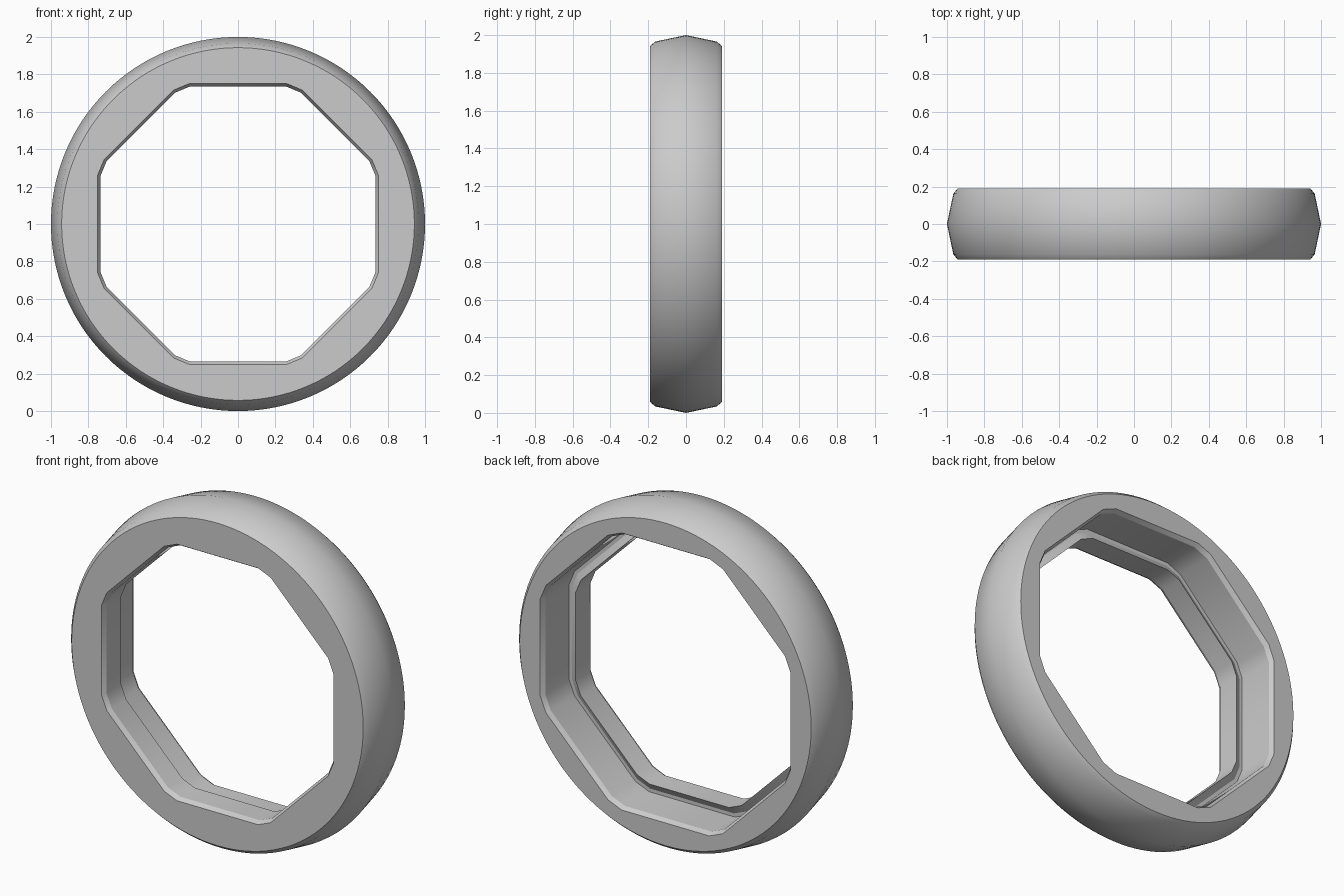
import bpy, bmesh
from math import sin, cos, pi, radians, atan2, hypot

cube = bpy.data.objects.get("Cube")
if cube:
    bpy.data.objects.remove(cube, do_unlink=True)

GREY = (0.6, 0.6, 0.6, 1)
grey = bpy.data.materials.new("plain grey")
grey.use_nodes = True
grey.diffuse_color = GREY
grey.node_tree.nodes["Principled BSDF"].inputs["Base Color"].default_value = GREY

# Profiles as (radius, y), front to back
OUTER = [(0.943, -0.19), (0.966, -0.162), (1.0, 0), (0.966, 0.162), (0.943, 0.19)]
INNER = [(0.75, -0.19), (0.735, -0.165), (0.735, -0.03), (0.775, -0.055),
         (0.795, -0.055), (0.795, 0.165), (0.81, 0.19)]

# Round section outside, octagon with clipped corners inside
SEGMENTS = 128
round_section = [(cos(2 * pi * i / SEGMENTS), sin(2 * pi * i / SEGMENTS))
                 for i in range(SEGMENTS)]
half_side = 0.35
clip_angle, clip_radius = atan2(half_side, 1), hypot(half_side, 1)
octagon_section = [(clip_radius * cos(k * pi / 4 + s * clip_angle),
                    clip_radius * sin(k * pi / 4 + s * clip_angle))
                   for k in range(8) for s in (-1, 1)]

bm = bmesh.new()


def wall(section, profile):
    """Skin a section along a profile; return the first and last loops."""
    rings = [[bm.verts.new((r * x, y, r * z + 1)) for x, z in section]
             for r, y in profile]
    n = len(section)
    for a, b in zip(rings, rings[1:]):
        for i in range(n):
            j = (i + 1) % n
            bm.faces.new((a[i], a[j], b[j], b[i]))
    return rings[0], rings[-1]


def loop_edges(ring):
    return [bm.edges.get((a, b)) for a, b in zip(ring, ring[1:] + ring[:1])]


outer_ends = wall(round_section, OUTER)
inner_ends = wall(octagon_section, INNER)

# Flat front and back faces between the circle and the octagon
for outer, inner in zip(outer_ends, inner_ends):
    bmesh.ops.triangle_fill(bm, use_beauty=True,
                            edges=loop_edges(outer) + loop_edges(inner))
bmesh.ops.recalc_face_normals(bm, faces=bm.faces)

mesh = bpy.data.meshes.new("ring")
bm.to_mesh(mesh)
bm.free()
mesh.materials.append(grey)
ring = bpy.data.objects.new("ring", mesh)
bpy.context.collection.objects.link(ring)
bpy.ops.object.select_all(action="DESELECT")
ring.select_set(True)
bpy.context.view_layer.objects.active = ring
bpy.ops.object.shade_smooth_by_angle(angle=radians(29))
